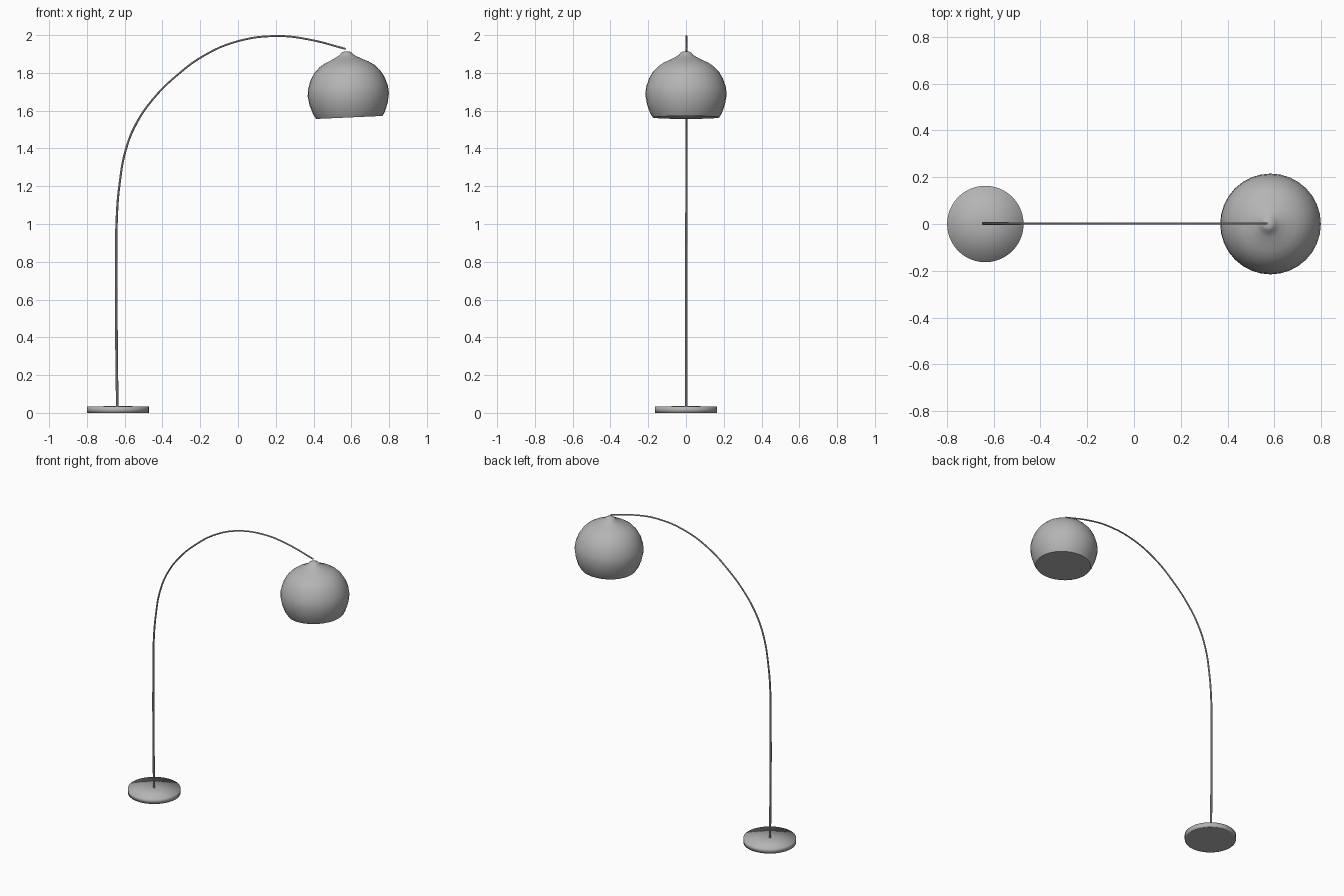
import bpy, bmesh, math

if "Cube" in bpy.data.objects:
    bpy.data.objects.remove(bpy.data.objects["Cube"])

grey = bpy.data.materials.new("dark_grey")
grey.diffuse_color = (0.46, 0.46, 0.46, 1)
grey.use_nodes = True
grey.node_tree.nodes["Principled BSDF"].inputs["Base Color"].default_value = grey.diffuse_color


def finish(ob, angle):
    """Apply the grey finish and smooth shading."""
    ob.data.materials.append(grey)
    bpy.ops.object.select_all(action='DESELECT')
    ob.select_set(True)
    bpy.context.view_layer.objects.active = ob
    bpy.ops.object.shade_smooth_by_angle(angle=math.radians(angle))


def lathe(name, profile, segments, loc, tilt=0.0, angle=40):
    """Revolve (radius, z) points around z; the first ring is capped, radius 0 makes a pole."""
    bm = bmesh.new()
    rings = []
    for r, z in profile:
        if r == 0:
            rings.append([bm.verts.new((0, 0, z))])
        else:
            rings.append([bm.verts.new((r * math.cos(2 * math.pi * i / segments),
                                        r * math.sin(2 * math.pi * i / segments), z))
                          for i in range(segments)])
    for a, b in zip(rings, rings[1:]):
        for i in range(segments):
            j = (i + 1) % segments
            if len(b) == 1:
                bm.faces.new((a[i], a[j], b[0]))
            else:
                bm.faces.new((a[i], a[j], b[j], b[i]))
    bm.faces.new(rings[0][::-1])
    bmesh.ops.recalc_face_normals(bm, faces=bm.faces)
    mesh = bpy.data.meshes.new(name)
    bm.to_mesh(mesh)
    bm.free()
    ob = bpy.data.objects.new(name, mesh)
    bpy.context.collection.objects.link(ob)
    ob.location = loc
    ob.rotation_euler.y = tilt
    finish(ob, angle)


# Round weighted foot, softly shaded over its rim
lathe("base", [(0.158, 0), (0.1635, 0), (0.1635, 0.034), (0.012, 0.036), (0, 0.036)],
      48, (-0.636, 0, 0), angle=120)

# Dome shade with a small knob, tipped slightly
lathe("shade", [(0.176, -0.121), (0.190, -0.098), (0.207, -0.05), (0.2155, 0), (0.211, 0.04),
                (0.196, 0.085), (0.174, 0.122), (0.146, 0.151), (0.115, 0.171), (0.085, 0.184),
                (0.055, 0.200), (0.036, 0.211), (0.028, 0.222), (0.016, 0.228), (0, 0.229)],
      32, (0.584, 0, 1.685), math.radians(-2.6))

# Upright stem sweeping into the arched arm: (x, z, radius)
path = [(-0.639, 0.03, .007), (-0.643, 0.35, .007), (-0.644, 0.75, .007), (-0.641, 1.05, .006),
        (-0.626, 1.22, .0055), (-0.595, 1.39, .0055), (-0.537, 1.535, .0055),
        (-0.44, 1.673, .005), (-0.328, 1.783, .005), (-0.178, 1.893, .005),
        (0.0, 1.968, .005), (0.21, 1.995, .005), (0.38, 1.976, .005), (0.57, 1.927, .005)]
curve = bpy.data.curves.new("stem", 'CURVE')
curve.dimensions = '3D'
curve.bevel_depth = 1.0
curve.bevel_resolution = 2
curve.use_fill_caps = True
spline = curve.splines.new('BEZIER')
spline.resolution_u = 6
spline.bezier_points.add(len(path) - 1)
for p, (x, z, r) in zip(spline.bezier_points, path):
    p.co = (x, 0.002, z)
    p.radius = r
    p.handle_left_type = p.handle_right_type = 'AUTO'
stem = bpy.data.objects.new("stem", curve)
bpy.context.collection.objects.link(stem)
bpy.ops.object.select_all(action='DESELECT')
stem.select_set(True)
bpy.context.view_layer.objects.active = stem
bpy.ops.object.convert(target='MESH')
finish(bpy.context.view_layer.objects.active, 40)
